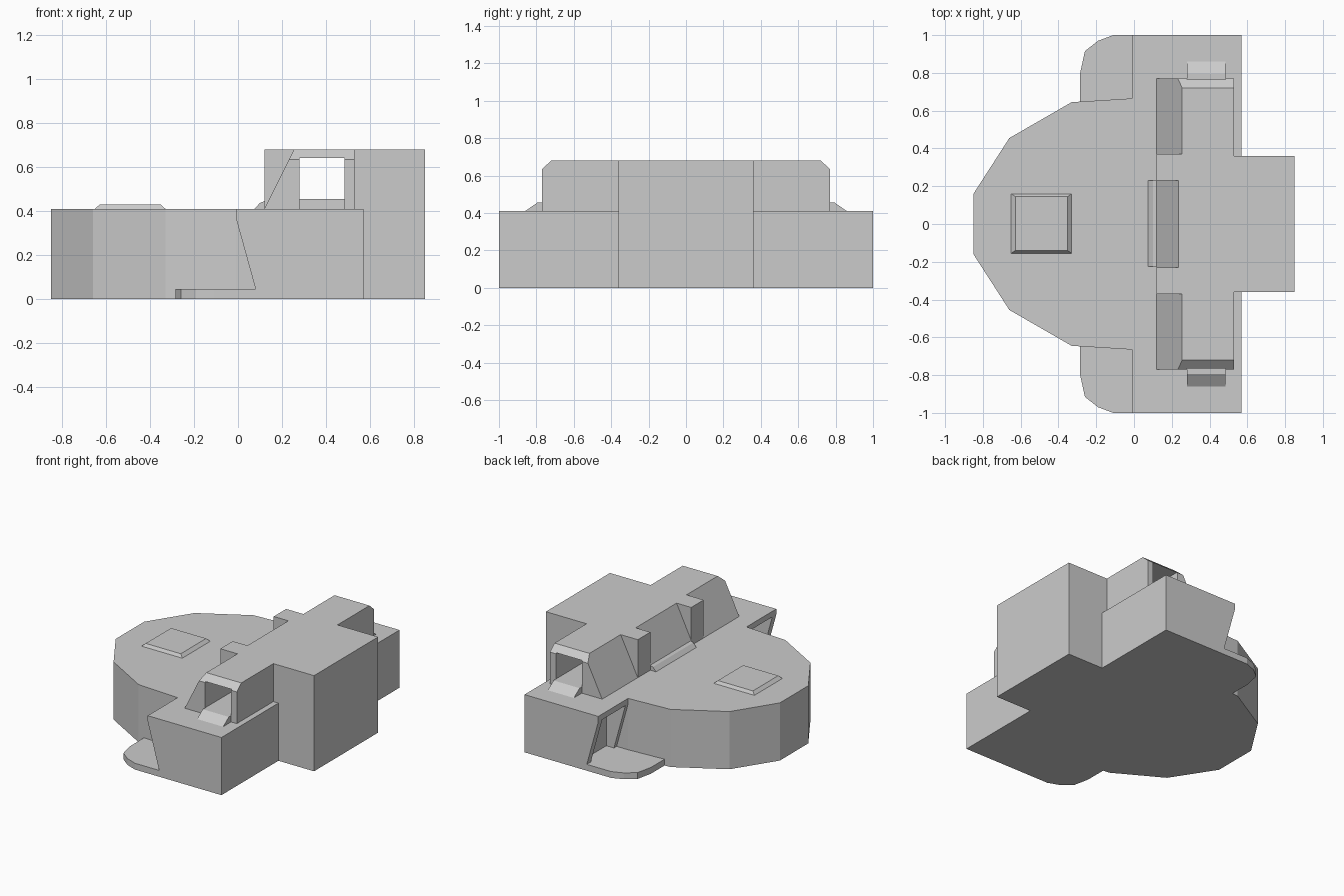
import bpy, bmesh
from mathutils import Vector

if "Cube" in bpy.data.objects:
    bpy.data.objects.remove(bpy.data.objects["Cube"])


def finish(name, bm):
    bmesh.ops.recalc_face_normals(bm, faces=bm.faces)
    me = bpy.data.meshes.new(name)
    bm.to_mesh(me)
    bm.free()
    ob = bpy.data.objects.new(name, me)
    bpy.context.collection.objects.link(ob)
    return ob


def prism_bm(pts, axis, lo, hi):
    """Extrude a 2D outline along axis; outline holds the other two coordinates in order."""
    bm = bmesh.new()

    def place(p, h):
        c = list(p)
        c.insert("xyz".index(axis), h)
        return bm.verts.new(c)
    a = [place(p, lo) for p in pts]
    b = [place(p, hi) for p in pts]
    bm.faces.new(a)
    bm.faces.new(b[::-1])
    for i in range(len(pts)):
        j = (i + 1) % len(pts)
        bm.faces.new((a[i], a[j], b[j], b[i]))
    return bm


def prism(name, pts, axis, lo, hi):
    return finish(name, prism_bm(pts, axis, lo, hi))


def box(name, x0, x1, y0, y1, z0, z1):
    return prism(name, [(x0, y0), (x1, y0), (x1, y1), (x0, y1)], "z", z0, z1)


def cut(ob, cutter):
    m = ob.modifiers.new("cut", "BOOLEAN")
    m.operation = "DIFFERENCE"
    m.solver = "EXACT"
    m.object = cutter
    cutter.hide_render = True
    cutter.hide_set(True)


def mirrored(half):
    return half + [(x, -y) for x, y in reversed(half)]


def span(s, a, b):
    return sorted((s * a, s * b))


# Main hull with faceted nose
prism("main_hull", mirrored([(-0.85, 0.16), (-0.66, 0.455), (-0.33, 0.645),
                             (-0.01, 0.665), (0.57, 0.665)]), "z", 0, 0.41)

# Rear block
box("rear_block", 0.53, 0.85, -0.36, 0.36, 0, 0.68)

# Raised hatch with bevelled rim
bm = prism_bm([(-0.65, -0.155), (-0.33, -0.155), (-0.33, 0.16), (-0.65, 0.16)], "z", 0.41, 0.43)
for v in bm.verts:
    if v.co.z > 0.42:
        v.co.x += 0.022 if v.co.x < -0.49 else -0.022
        v.co.y += 0.015 if v.co.y < 0 else -0.015
finish("hatch", bm)

# Upper cabin: chamfered ends, sloped front, window tunnel
bm = prism_bm([(-0.77, 0.41), (0.77, 0.41), (0.77, 0.635), (0.72, 0.68),
               (-0.72, 0.68), (-0.77, 0.635)], "x", 0.10, 0.53)
res = bmesh.ops.bisect_plane(bm, geom=bm.verts[:] + bm.edges[:] + bm.faces[:],
                             plane_co=(0.12, 0, 0.41), plane_no=Vector((-0.27, 0, 0.135)),
                             clear_outer=True)
bmesh.ops.holes_fill(bm, edges=[e for e in bm.edges if e.is_boundary])
cabin = finish("upper_cabin", bm)
cut(cabin, box("window_cutter", 0.28, 0.485, -1.1, 1.1, 0.455, 0.64))

# Sloped centre panel and its base lip
prism("centre_panel", [(0.12, 0.41), (0.12, 0.445), (0.235, 0.68), (0.26, 0.68), (0.26, 0.41)],
      "y", -0.23, 0.23)
prism("centre_lip", [(0.075, 0.41), (0.1, 0.437), (0.12, 0.445), (0.12, 0.41)],
      "y", -0.225, 0.23)

for s, side in ((1, "left"), (-1, "right")):
    # Upright posts beside the centre panel
    box("post_" + side, 0.12, 0.26, *span(s, 0.23, 0.37), 0.41, 0.68)

    # Window sill
    prism("sill_" + side, [(s * 0.75, 0.41), (s * 0.75, 0.455), (s * 0.795, 0.455),
                           (s * 0.86, 0.41)], "x", 0.28, 0.485)

    # Side pod with undercut front and recess
    pod = prism("side_pod_" + side, [(0.57, 0), (0.57, 0.41), (-0.01, 0.41), (-0.01, 0.37),
                                     (0.08, 0.045), (0.08, 0)], "y", *span(s, 0.665, 1))
    cut(pod, box("recess_cutter_" + side, -0.2, 0.14, *span(s, 0.695, 0.955), 0.045, 0.37))

    # Thin rounded step plate
    plate = [(0.08, 0.64), (-0.285, 0.64), (-0.285, 0.8), (-0.26, 0.915),
             (-0.19, 0.97), (-0.11, 1.0), (0.08, 1.0)]
    prism("step_plate_" + side, [(x, s * y) for x, y in plate], "z", 0, 0.045)
